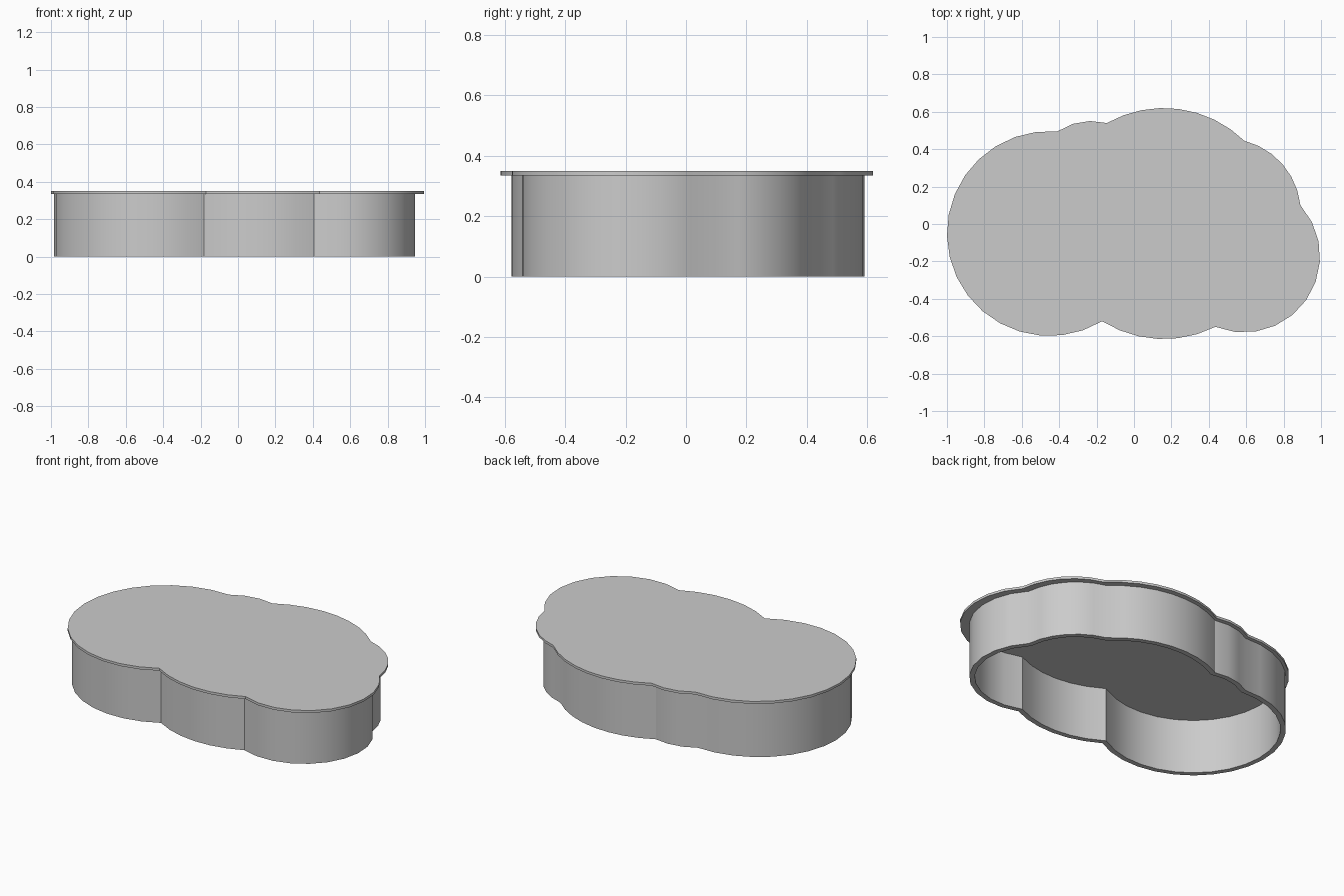
import bpy
import bmesh
import math
from mathutils import Vector

cube = bpy.data.objects.get("Cube")
if cube:
    bpy.data.objects.remove(cube, do_unlink=True)

HEIGHT, PLATE_BOTTOM, WALL_TOP = 0.35, 0.335, 0.342
WALL_THICKNESS = 0.03

grey = bpy.data.materials.new("plain grey")
grey.use_nodes = True
grey.diffuse_color = (0.6, 0.6, 0.6, 1)
grey.node_tree.nodes["Principled BSDF"].inputs["Base Color"].default_value = grey.diffuse_color


def arc(start, middle, end, segments):
    """Points on the counter-clockwise arc through three points, without the last."""
    a, b, c = Vector(start), Vector(middle), Vector(end)
    u, v = b - a, c - a
    d = 2 * u.cross(v)
    offset = Vector((v.y * u.length_squared - u.y * v.length_squared,
                     u.x * v.length_squared - v.x * u.length_squared)) / d
    centre, radius = a + offset, offset.length
    first = math.atan2(a.y - centre.y, a.x - centre.x)
    last = math.atan2(c.y - centre.y, c.x - centre.x)
    sweep = (last - first) % math.tau
    angles = [first + sweep * i / segments for i in range(segments)]
    return [centre + radius * Vector((math.cos(t), math.sin(t))) for t in angles]


def inset(points, distance):
    """Move a counter-clockwise outline inward by an even distance."""
    result = []
    for i, p in enumerate(points):
        before = (p - points[i - 1]).normalized()
        after = (points[(i + 1) % len(points)] - p).normalized()
        n1, n2 = Vector((-before.y, before.x)), Vector((-after.y, after.x))
        result.append(p + (n1 + n2) * distance / (1 + n1.dot(n2)))
    return result


def finish(name, bm):
    bmesh.ops.recalc_face_normals(bm, faces=bm.faces)
    mesh = bpy.data.meshes.new(name)
    bm.to_mesh(mesh)
    bm.free()
    mesh.materials.append(grey)
    obj = bpy.data.objects.new(name, mesh)
    bpy.context.collection.objects.link(obj)
    bpy.ops.object.select_all(action="DESELECT")
    obj.select_set(True)
    bpy.context.view_layer.objects.active = obj
    bpy.ops.object.shade_smooth_by_angle(angle=math.radians(24))


def ring(bm, points, z):
    return [bm.verts.new((p.x, p.y, z)) for p in points]


def bridge(bm, lower, upper):
    for i in range(len(lower)):
        bm.faces.new((lower[i - 1], lower[i], upper[i], upper[i - 1]))


# Cloud outline: start notch, point on the lobe, segments
lobes = [
    ((-0.17, -0.52), (0.17, -0.615), 6),
    ((0.435, -0.55), (0.878, -0.458), 10),
    ((0.89, 0.10), (0.78, 0.335), 6),
    ((0.59, 0.445), (0.17, 0.62), 8),
    ((-0.145, 0.54), (-0.25, 0.55), 3),
    ((-0.41, 0.495), (-1.0, -0.05), 18),
]
outline = []
for i, (start, middle, segments) in enumerate(lobes):
    outline += arc(start, middle, lobes[(i + 1) % len(lobes)][0], segments)

# Thin closed plate on top
bm = bmesh.new()
low, high = ring(bm, outline, PLATE_BOTTOM), ring(bm, outline, HEIGHT)
bridge(bm, low, high)
bm.faces.new(low)
bm.faces.new(high)
finish("top_plate", bm)

# Hollow wall below the plate, open at the bottom
outer = [Vector((p.x * 0.968 - 0.016, p.y * 0.947 + 0.004)) for p in outline]
inner = inset(outer, WALL_THICKNESS)
bm = bmesh.new()
loops = [ring(bm, outer, 0), ring(bm, outer, WALL_TOP),
         ring(bm, inner, WALL_TOP), ring(bm, inner, 0)]
for i in range(len(loops)):
    bridge(bm, loops[i - 1], loops[i])
finish("cloud_wall", bm)
